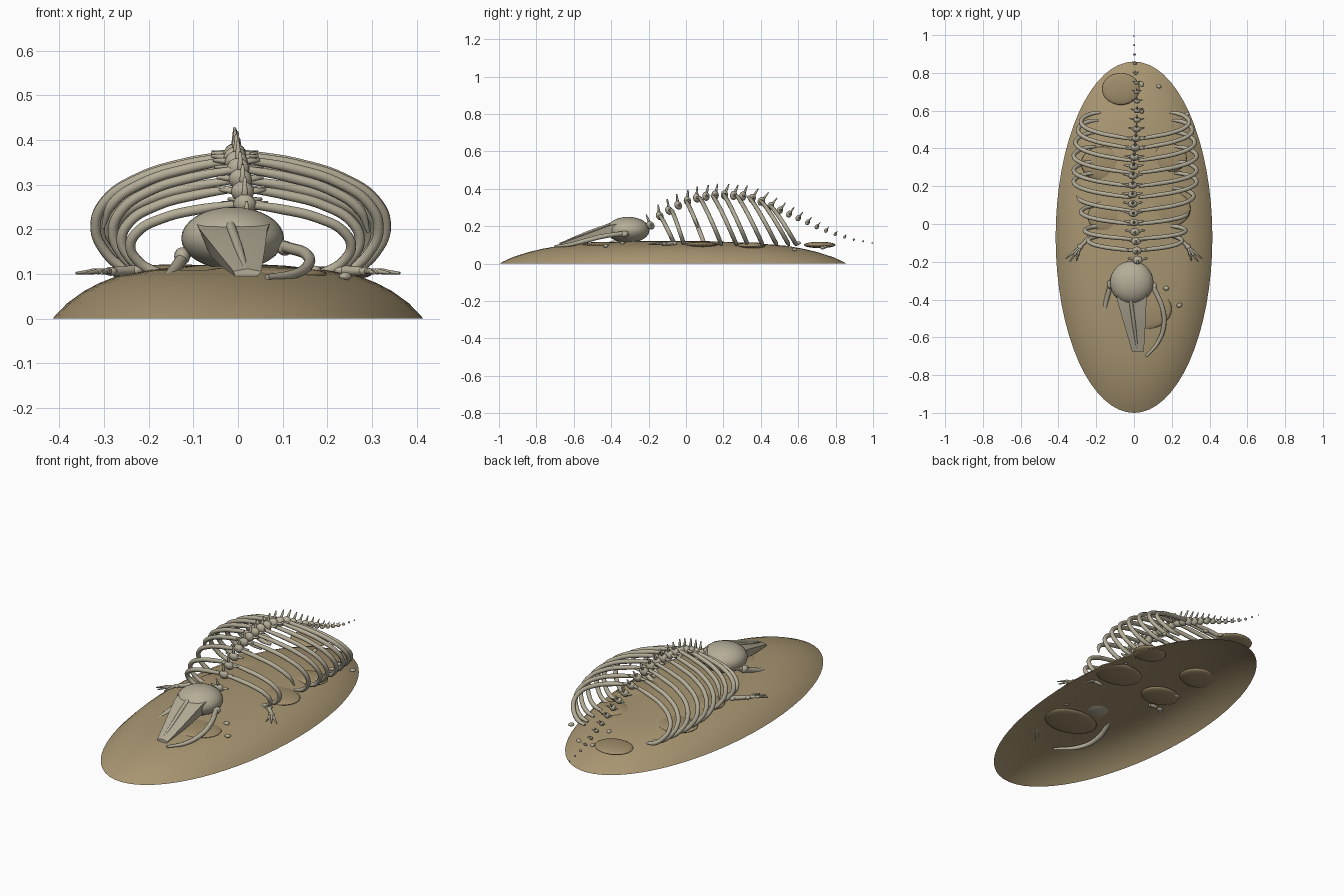
import bpy, bmesh, math
from mathutils import Vector, Matrix

if "Cube" in bpy.data.objects:
    bpy.data.objects.remove(bpy.data.objects["Cube"])


def material(name, rgb):
    m = bpy.data.materials.new(name)
    m.diffuse_color = (*rgb, 1)
    m.use_nodes = True
    m.node_tree.nodes["Principled BSDF"].inputs["Base Color"].default_value = m.diffuse_color
    return m


SAND = material("sand", (0.40, 0.31, 0.17))
DAMP = material("damp sand", (0.36, 0.275, 0.15))
BONE = material("weathered bone", (0.46, 0.42, 0.315))


def finish(name, bm, mat, angle=None):
    me = bpy.data.meshes.new(name)
    bmesh.ops.recalc_face_normals(bm, faces=bm.faces)
    bm.to_mesh(me)
    bm.free()
    ob = bpy.data.objects.new(name, me)
    bpy.context.collection.objects.link(ob)
    me.materials.append(mat)
    for p in me.polygons:
        p.use_smooth = True
    if angle:
        bpy.context.view_layer.objects.active = ob
        ob.select_set(True)
        bpy.ops.object.shade_smooth_by_angle(angle=math.radians(angle))
        ob.select_set(False)
    return ob


def ball(bm, loc, size, pitch=0, yaw=0, seg=16):
    """Add an ellipsoid with half sizes `size` to a bmesh."""
    mat = (Matrix.Translation(loc) @ Matrix.Rotation(yaw, 4, 'Z')
           @ Matrix.Rotation(pitch, 4, 'X') @ Matrix.Diagonal((*size, 1)))
    bmesh.ops.create_uvsphere(bm, u_segments=seg, v_segments=max(6, seg // 2),
                              radius=1, matrix=mat)


def spike(bm, a, b, r1, r2, seg=8):
    """Add a tapered rod from a to b."""
    a, b = Vector(a), Vector(b)
    d = b - a
    mat = Matrix.Translation((a + b) / 2) @ d.to_track_quat('Z', 'Y').to_matrix().to_4x4()
    bmesh.ops.create_cone(bm, cap_ends=True, segments=seg, radius1=r1, radius2=r2,
                          depth=d.length, matrix=mat)


def bone_curve(name, pts, r, taper=None):
    """Smooth round bone through the given points."""
    cu = bpy.data.curves.new(name, 'CURVE')
    cu.dimensions = '3D'
    cu.bevel_depth = r
    cu.bevel_resolution = 3
    cu.resolution_u = 6
    cu.use_fill_caps = True
    sp = cu.splines.new('BEZIER')
    sp.bezier_points.add(len(pts) - 1)
    for i, (bp, p) in enumerate(zip(sp.bezier_points, pts)):
        bp.co = p
        bp.handle_left_type = bp.handle_right_type = 'AUTO'
        bp.radius = taper[i] if taper else 1
    sp.use_smooth = True
    cu.materials.append(BONE)
    ob = bpy.data.objects.new(name, cu)
    bpy.context.collection.objects.link(ob)
    return ob


# Sand mound: open elliptical dome made of rings
PROFILE = [(1, 0), (.97, .014), (.92, .035), (.83, .062), (.747, .08), (.656, .095),
           (.48, .109), (.25, .119), (.1, .122)]
bm = bmesh.new()
N = 64
rings = [[bm.verts.new((.415 * u * math.cos(2 * math.pi * i / N),
                        -.07 + .93 * u * math.sin(2 * math.pi * i / N), z))
          for i in range(N)] for u, z in PROFILE]
for a, b in zip(rings, rings[1:]):
    for i in range(N):
        bm.faces.new((a[i], a[(i + 1) % N], b[(i + 1) % N], b[i]))
bm.faces.new(rings[-1])
finish("sand_mound", bm, SAND)

# Low sand drifts half sunk in the mound: x, y, z, rx, ry
bm = bmesh.new()
for x, y, z, rx, ry in [(.05, -.45, .10, .15, .11), (-.17, .32, .097, .11, .09),
                        (-.14, .04, .105, .105, .085), (.17, .08, .10, .13, .10),
                        (.19, .35, .097, .09, .075), (-.07, .715, .10, .10, .085)]:
    ball(bm, (x, y, z), (rx, ry, .017), seg=28)
finish("sand_drifts", bm, DAMP)

# Loose bone fragments
bm = bmesh.new()
for x, y, z in [(.04, .74, .09), (.13, .73, .085), (.04, .6, .11), (.28, .58, .075),
                (.17, -.34, .11), (.24, -.43, .095)]:
    ball(bm, (x, y, z), (.012, .016, .009), yaw=x * 9, seg=10)
finish("bone_fragments", bm, BONE)

# Skull: rounded braincase
bm = bmesh.new()
ball(bm, (-.012, -.31, .18), (.115, .115, .07), seg=32)
finish("braincase", bm, BONE)

# Skull: tapering beak, lofted between sections (y, x left, x right, z bottom, z top)
bm = bmesh.new()
loops = []
for y, xl, xr, z0, z1 in [(-.34, -.095, .075, .15, .218), (-.41, -.088, .066, .14, .203),
                          (-.54, -.05, .06, .115, .155), (-.675, -.01, .052, .096, .106)]:
    loops.append([bm.verts.new(p) for p in
                  [(xl * .7, y, z0), (xr * .7 + .008, y, z0), (xr, y, z1),
                   ((xl + xr) / 2, y, z1 + .006), (xl, y, z1)]])
for a, b in zip(loops, loops[1:]):
    for i in range(5):
        bm.faces.new((a[i], a[(i + 1) % 5], b[(i + 1) % 5], b[i]))
bm.faces.new(loops[0])
bm.faces.new(loops[-1])
finish("beak", bm, BONE, 30)
bone_curve("beak_ridge", [(-.02, -.38, .216), (0, -.53, .163), (.018, -.668, .108)],
           .011, [1, .9, .5])

# Lower jaws: the right one splayed on the sand, the left one buried
bone_curve("right_jaw", [(.085, -.30, .165), (.115, -.36, .158), (.152, -.45, .145),
                         (.158, -.54, .122), (.125, -.63, .10), (.065, -.70, .093)],
           .013, [1, 1, 1, .95, .8, .5])
bone_curve("left_jaw", [(-.11, -.28, .155), (-.132, -.35, .125), (-.155, -.48, .085),
                        (-.13, -.59, .075), (-.04, -.69, .075)], .013, [1, 1, 1, .9, .5])
bm = bmesh.new()
ball(bm, (.105, -.33, .158), (.018, .022, .017))
ball(bm, (-.125, -.32, .14), (.018, .024, .02))
finish("jaw_joints", bm, BONE)

# Spine path (y, z), sampled evenly
PATH = [(-.19, .205), (-.15, .25), (-.09, .285), (-.01, .33), (.07, .355), (.18, .37),
        (.32, .36), (.40, .335), (.49, .29), (.61, .24), (.715, .19), (.82, .15),
        (.89, .13), (1.0, .11)]


def spine(y):
    for (a, za), (b, zb) in zip(PATH, PATH[1:]):
        if y <= b:
            t = (y - a) / (b - a)
            return za + t * (zb - za), math.atan2(zb - za, b - a)
    return PATH[-1][1], 0


bm = bmesh.new()
count = 25
for i in range(count):
    t = i / (count - 1)
    y = -.19 + 1.186 * t
    z, slope = spine(y)
    x = .006 + .016 * math.sin(y * 7 + 3.5) * (1 - .5 * t)
    r = .026 if y < .4 else .026 - .022 * (y - .4) / .6
    ball(bm, (x, y, z), (r, r * .75, r * .95), pitch=slope, seg=14)
    # neural spine and side processes
    if i < count - 3:
        k = min(1, r / .026) ** 1.3
        up = Vector((0, .35 - math.sin(slope), 1)).normalized() * .062 * k
        spike(bm, (x, y, z), Vector((x, y, z)) + up, r * .38, r * .12)
        for s in (-1, 1):
            spike(bm, (x, y, z), (x + s * .052 * k, y + .008, z + .004), r * .4, r * .15)
finish("backbone", bm, BONE)

# Ribs: start y on spine, half width, backward sweep, cut (points kept left, right)
RIB = [(.02, 1.0), (.12, .93), (.23, .80), (.303, .61), (.325, .40), (.305, .20),
       (.26, .05), (.21, 0)]
RIBS = [(-.14, .76, .08, 8, 8), (-.08, .82, .07, 8, 8), (0, .88, .10, 8, 5),
        (.07, .95, .12, 5, 8), (.14, 1.0, .13, 8, 8), (.20, 1.0, .13, 8, 8),
        (.27, 1.0, .14, 8, 8), (.335, .97, .15, 8, 8), (.40, .93, .15, 8, 8),
        (.45, .88, .14, 8, 8)]
for n, (y0, w, sweep, keep_l, keep_r) in enumerate(RIBS, 1):
    top = spine(y0)[0]
    for side, s, keep in (("left", -1, keep_l), ("right", 1, keep_r)):
        pts = [(s * u * w + .006, y0 + sweep * (1 - v) ** .85,
                .10 + (top - .10) * v) for u, v in RIB][:keep]
        taper = [.75] + [1] * (len(pts) - 2) + [.6 if keep == 8 else .3]
        bone_curve(f"{side}_rib_{n}", pts, .0115, taper)

# Flippers: upper arm, wrist and splayed fingers lying on the sand
for side, s in (("left", -1), ("right", 1)):
    bm = bmesh.new()
    ball(bm, (s * .23, -.065, .108), (.018, .018, .012))
    spike(bm, (s * .23, -.065, .108), (s * .285, -.12, .106), .012, .009, 12)
    ball(bm, (s * .285, -.12, .106), (.015, .015, .010))
    for x, y in [(.362, -.185), (.34, -.2), (.305, -.195)]:
        mid = (s * (.285 + x) / 2, (y - .12) / 2, .106)
        spike(bm, (s * .285, -.12, .106), mid, .007, .006)
        ball(bm, mid, (.008, .008, .007), seg=10)
        spike(bm, mid, (s * x, y, .102), .006, .003)
    finish(f"{side}_flipper", bm, BONE, 50)
